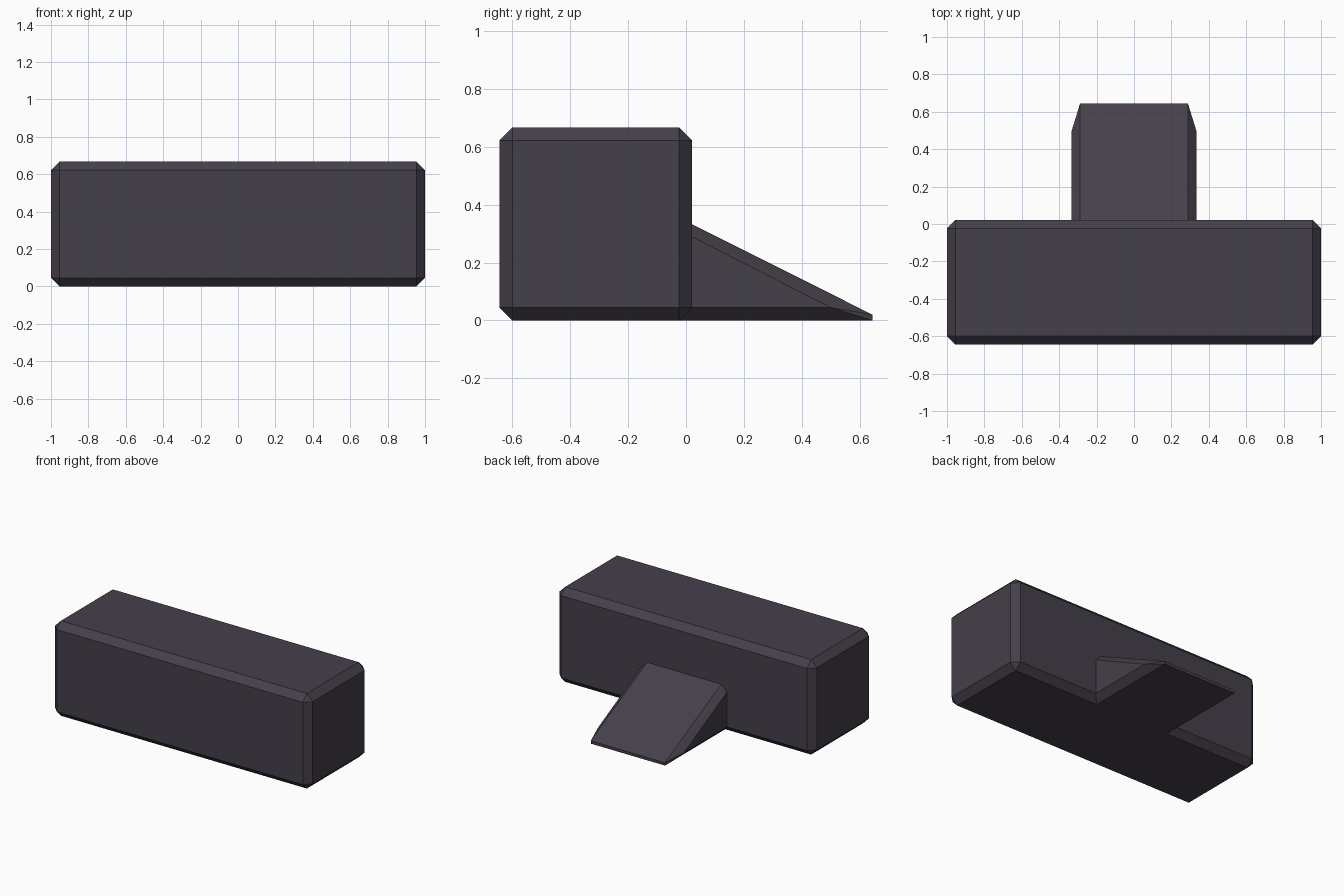
import bpy, bmesh

if "Cube" in bpy.data.objects:
    bpy.data.objects.remove(bpy.data.objects["Cube"])

mat = bpy.data.materials.new("dark plum grey")
mat.diffuse_color = (0.060, 0.050, 0.068, 1.0)
mat.use_nodes = True
mat.node_tree.nodes["Principled BSDF"].inputs["Base Color"].default_value = mat.diffuse_color
C = 0.045  # chamfer size


def add_object(name, bm):
    bmesh.ops.recalc_face_normals(bm, faces=bm.faces[:])
    mesh = bpy.data.meshes.new(name)
    bm.to_mesh(mesh)
    bm.free()
    mesh.materials.append(mat)
    obj = bpy.data.objects.new(name, mesh)
    bpy.context.collection.objects.link(obj)
    return obj


# Main block: long box with every edge chamfered
bm = bmesh.new()
bmesh.ops.create_cube(bm, size=1.0)
bmesh.ops.scale(bm, vec=(2.0, 0.666, 0.667), verts=bm.verts[:])
bmesh.ops.translate(bm, vec=(0, -0.312, 0.3335), verts=bm.verts[:])
bmesh.ops.bevel(bm, geom=bm.edges[:], offset=C, offset_type='OFFSET',
                segments=1, profile=0.5, affect='EDGES')
# exact chamfer set-back along each face
add_object("main_block", bm)

# Rear ramp: wedge with chamfered side edges, as the hull of its side profiles
W = 0.333
inner = [(-0.025, 0), (0.645, 0), (0.645, 0.02), (0.0, 0.343)]
outer = [(0.0, C), (0.0, 0.30), (0.5, C)]
bm = bmesh.new()
for s in (-1, 1):
    for y, z in inner:
        bm.verts.new((s * (W - C), y, z))
    for y, z in outer:
        bm.verts.new((s * W, y, z))
bmesh.ops.convex_hull(bm, input=bm.verts[:])
bmesh.ops.dissolve_limit(bm, angle_limit=0.02, verts=bm.verts[:], edges=bm.edges[:])
add_object("rear_ramp", bm)
